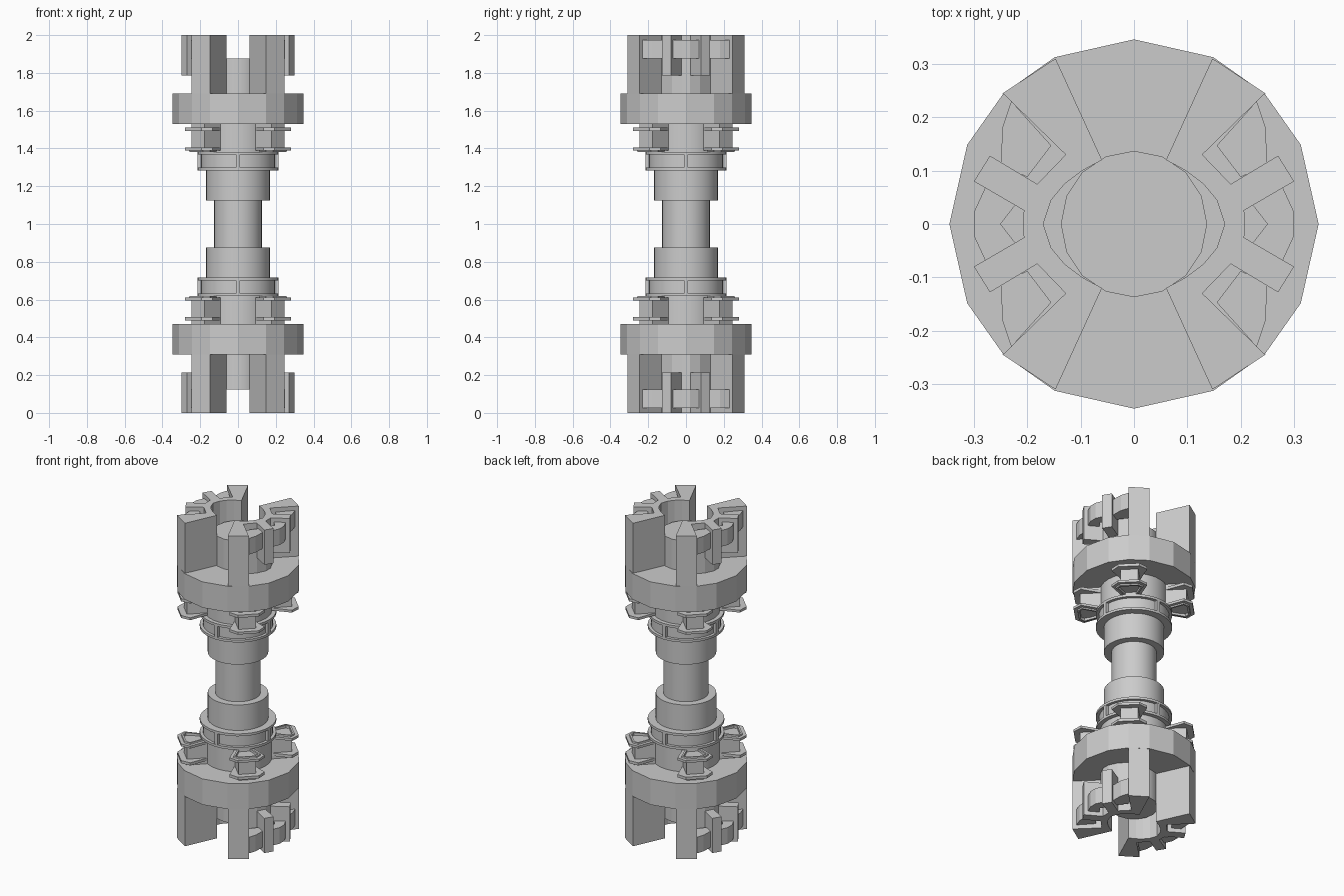
import bpy, bmesh
from math import sin, cos, pi, radians, sqrt

cube = bpy.data.objects.get("Cube")
if cube:
    bpy.data.objects.remove(cube, do_unlink=True)

grey = bpy.data.materials.new("plain_grey")
grey.use_nodes = True
grey.diffuse_color = (0.6, 0.6, 0.6, 1)
grey.node_tree.nodes["Principled BSDF"].inputs["Base Color"].default_value = (0.6, 0.6, 0.6, 1)


def prism(name, points, z0, z1, smooth=False, pit=None):
    """Extrude a flat outline from z0 to z1; pit sinks an inset into the z1 cap."""
    bm = bmesh.new()
    a = [bm.verts.new((x, y, z0)) for x, y in points]
    b = [bm.verts.new((x, y, z1)) for x, y in points]
    n = len(points)
    bm.faces.new(a)
    cap = bm.faces.new(b)
    for i in range(n):
        j = (i + 1) % n
        bm.faces.new((a[i], a[j], b[j], b[i]))
    bmesh.ops.recalc_face_normals(bm, faces=bm.faces[:])
    if pit:
        bmesh.ops.inset_region(bm, faces=[cap], thickness=pit)
        # raised lip, then a hole inside it
        up = 1 if z1 > z0 else -1
        bmesh.ops.inset_region(bm, faces=[cap], thickness=0.002)
        for v in cap.verts:
            v.co.z += 0.008 * up
        bmesh.ops.inset_region(bm, faces=[cap], thickness=0.012)
        bmesh.ops.inset_region(bm, faces=[cap], thickness=0.001)
        for v in cap.verts:
            v.co.z -= 0.016 * up
    mesh = bpy.data.meshes.new(name)
    bm.to_mesh(mesh)
    bm.free()
    mesh.materials.append(grey)
    ob = bpy.data.objects.new(name, mesh)
    bpy.context.collection.objects.link(ob)
    if smooth:
        bpy.ops.object.select_all(action='DESELECT')
        ob.select_set(True)
        bpy.context.view_layer.objects.active = ob
        bpy.ops.object.shade_smooth_by_angle(angle=radians(30))
    return ob


def circle(r, n=32):
    return [(r * cos(2 * pi * i / n), r * sin(2 * pi * i / n)) for i in range(n)]


def mirrored(half):
    """Close a +y half outline with its -y reflection."""
    return half + [(x, -y) for x, y in reversed(half) if y > 0]


def spun(points, angle):
    c, s = cos(angle), sin(angle)
    return [(x * c - y * s, x * s + y * c) for x, y in points]


# outlines
flange = [(0.346 * cos(radians(q + a)), 0.346 * sin(radians(q + a)))
          for q in (0, 90, 180, 270) for a in (0, 25.4, 45, 64.6)]
claw = [(0.17, 0), (0.155, 0.045), (0.13, 0.075), (0.097, 0.1), (0.06, 0.12),
        (0.147, 0.31), (0.246, 0.245), (0.128, 0.13), (0.182, 0.074), (0.207, 0.022)]
claw = claw + [(x, -y) for x, y in reversed(claw[1:])]
bar = [(0.17, 0.068), (0.27, 0.128), (0.3, 0.08), (0.19, 0.016)]
side_link = [(0.23, 0.23), (0.247, 0.18), (0.249, 0.11), (0.2, 0.088), (0.155, 0.147)]
middle_link = [(0.3, 0.022), (0.278, 0.07), (0.222, 0.036), (0.25, 0)]
middle_link += [(x, -y) for x, y in reversed(middle_link[:3])]
plate = [(0.18, 0.05), (0.29, 0.1), (0.335, 0.06)]
plate += [(x, -y) for x, y in reversed(plate)]
post = [(0.17, 0.05), (0.3, 0.05), (0.3, -0.05), (0.17, -0.05)]
rib = [(0.18, 0.01), (0.214, 0.01), (0.214, -0.01), (0.18, -0.01)]

prism("shaft", circle(0.127), 0.85, 1.15, True)

for end, side in (("upper", 1), ("lower", -1)):

    def part(name, points, z0, z1, smooth=False, pit=None):
        return prism(end + "_" + name, points, 1 + side * (z0 - 1), 1 + side * (z1 - 1), smooth, pit)

    # stepped column
    part("sleeve", circle(0.17), 1.125, 1.285, True)
    part("band_core", circle(0.197), 1.285, 1.38, True)
    part("band_rim_inner", circle(0.215), 1.283, 1.298, True)
    part("band_rim_outer", circle(0.215), 1.367, 1.382, True)
    part("neck", circle(0.19), 1.38, 1.54, True)
    part("flange", flange, 1.53, 1.69)
    part("hub", circle(0.137, 16), 1.69, 1.875, True)

    for k in range(4):
        part("band_rib", spun(rib, k * pi / 2), 1.29, 1.375)
        # spool-shaped clamps on the diagonals
        turn = pi / 4 + k * pi / 2
        part("clamp_post", spun(post, turn), 1.54, 1.395)
        part("clamp_near_plate", spun(plate, turn), 1.51, 1.493)
        part("clamp_far_plate", spun(plate, turn), 1.405, 1.39, False, 0.022)

    # claws, bars and links on both sides
    for turn in (0, pi):
        part("claw", spun(claw, turn), 1.69, 2)
        part("middle_link", spun(middle_link, turn), 1.875, 1.975)
        for m in (1, -1):
            part("claw_bar", spun([(x, m * y) for x, y in bar], turn), 1.785, 2)
            part("side_link", spun([(x, m * y) for x, y in side_link], turn), 1.875, 1.975)
